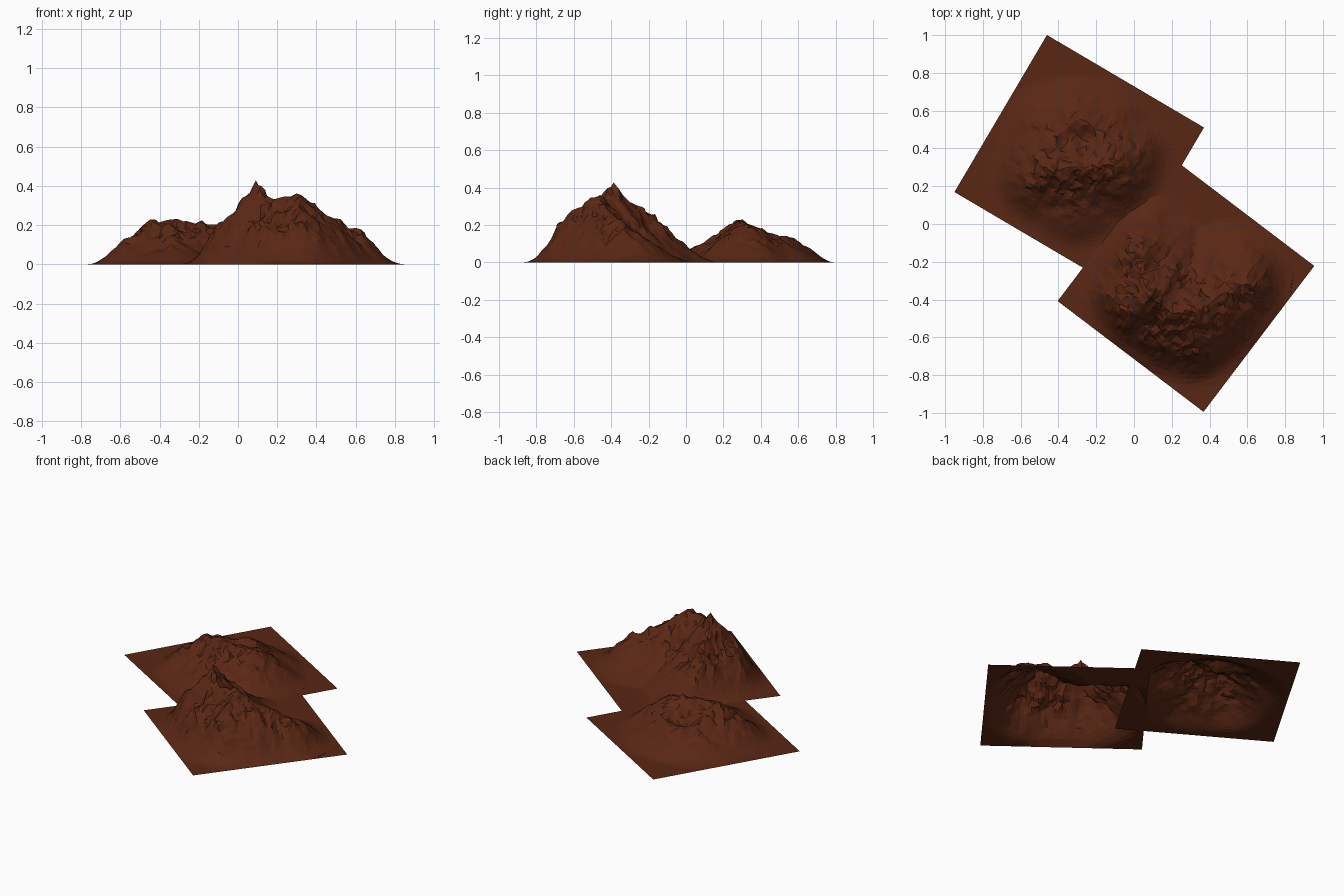
import bpy, bmesh, math
from mathutils import Vector, noise

if "Cube" in bpy.data.objects:
    bpy.data.objects.remove(bpy.data.objects["Cube"])

rock = bpy.data.materials.new("brown_rock")
rock.diffuse_color = (0.1, 0.02, 0.007, 1)
rock.use_nodes = True
rock.node_tree.nodes["Principled BSDF"].inputs["Base Color"].default_value = rock.diffuse_color


def smooth(t):
    t = max(0.0, min(1.0, t))
    return t * t * (3 - 2 * t)


def ridge_height(p, ridges):
    # soft maximum of sloping tents hung on the ridge lines
    total = 0.0
    for line in ridges:
        best = 0.0
        for a, b in zip(line, line[1:]):
            pa, pb = Vector(a[:2]), Vector(b[:2])
            d = pb - pa
            t = max(0.0, min(1.0, (p - pa).dot(d) / d.length_squared))
            h, r = a[2] + (b[2] - a[2]) * t, a[3] + (b[3] - a[3]) * t
            s = max(0.0, 1 - (p - pa - d * t).length / r)
            best = max(best, h * s ** 1.25)
        total += best ** 8
    return total ** 0.125


def mountain(name, centre, side, angle, ridges, crag, crag_top, seed, n=46):
    bm = bmesh.new()
    bmesh.ops.create_grid(bm, x_segments=n, y_segments=n, size=side / 2)
    ca, sa = math.cos(angle), math.sin(angle)
    off = Vector((seed, seed * 2.3, 0))
    for v in bm.verts:
        u, w = v.co.x / (side / 2), v.co.y / (side / 2)
        # rounded-square fade to the flat border
        rad = (abs(u) ** 3 + abs(w) ** 3) ** (1 / 3)
        mask = smooth((1.08 - rad) / 0.42) if max(abs(u), abs(w)) < 0.999 else 0
        p = Vector((centre[0] + v.co.x * ca - v.co.y * sa,
                    centre[1] + v.co.x * sa + v.co.y * ca))
        q = Vector((p.x, p.y, 0)) + off
        # warped ridges and crags, strongest near the summit
        warp = noise.noise_vector(q * 6) * 0.03
        h = ridge_height(p + warp.xy * mask, ridges)
        k = min(1, h / crag_top) ** 1.6
        gully = 0.4 - abs(noise.noise(q * 8)) * 1.5
        fine = noise.noise(q * 22)
        z = (h + k * crag * (gully + 0.75 * fine)) * mask
        jit = noise.noise_vector(q * 30) * 0.018 * k * mask
        v.co = (p.x + jit.x, p.y + jit.y, max(0, z))
    # uneven triangles
    bmesh.ops.triangulate(bm, faces=bm.faces[:], quad_method='SHORT_EDGE')
    me = bpy.data.meshes.new(name)
    bm.to_mesh(me)
    bm.free()
    me.materials.append(rock)
    ob = bpy.data.objects.new(name, me)
    bpy.context.collection.objects.link(ob)
    dec = ob.modifiers.new("facets", 'DECIMATE')
    dec.ratio = 0.5
    return ob


# ridge nodes: x, y, height, spread
tall = [
    [(-0.02, -0.08, 0.18, 0.31), (0.03, -0.22, 0.28, 0.36), (0.08, -0.38, 0.405, 0.42),
     (0.20, -0.48, 0.335, 0.41), (0.32, -0.48, 0.335, 0.41), (0.42, -0.42, 0.275, 0.41),
     (0.58, -0.32, 0.195, 0.36), (0.76, -0.22, 0.06, 0.25)],
    [(0.30, -0.48, 0.33, 0.38), (0.31, -0.62, 0.27, 0.27)],
    [(0.08, -0.38, 0.38, 0.38), (0.00, -0.48, 0.23, 0.31)],
]
low = [
    [(-0.44, 0.29, 0.225, 0.33), (-0.30, 0.30, 0.215, 0.37), (-0.12, 0.32, 0.21, 0.33)],
    [(-0.42, 0.30, 0.20, 0.33), (-0.42, 0.45, 0.15, 0.33), (-0.32, 0.57, 0.135, 0.23),
     (-0.16, 0.50, 0.14, 0.29), (-0.12, 0.34, 0.19, 0.33)],
    [(-0.35, 0.28, 0.20, 0.34), (-0.32, 0.14, 0.13, 0.29)],
]
mountain("tall_mountain", (0.275, -0.315), 0.97, math.radians(-37.2), tall, 0.032, 0.19, 3.1)
mountain("low_mountain", (-0.29, 0.34), 0.965, math.radians(-30.5), low, 0.026, 0.14, 7.7)
